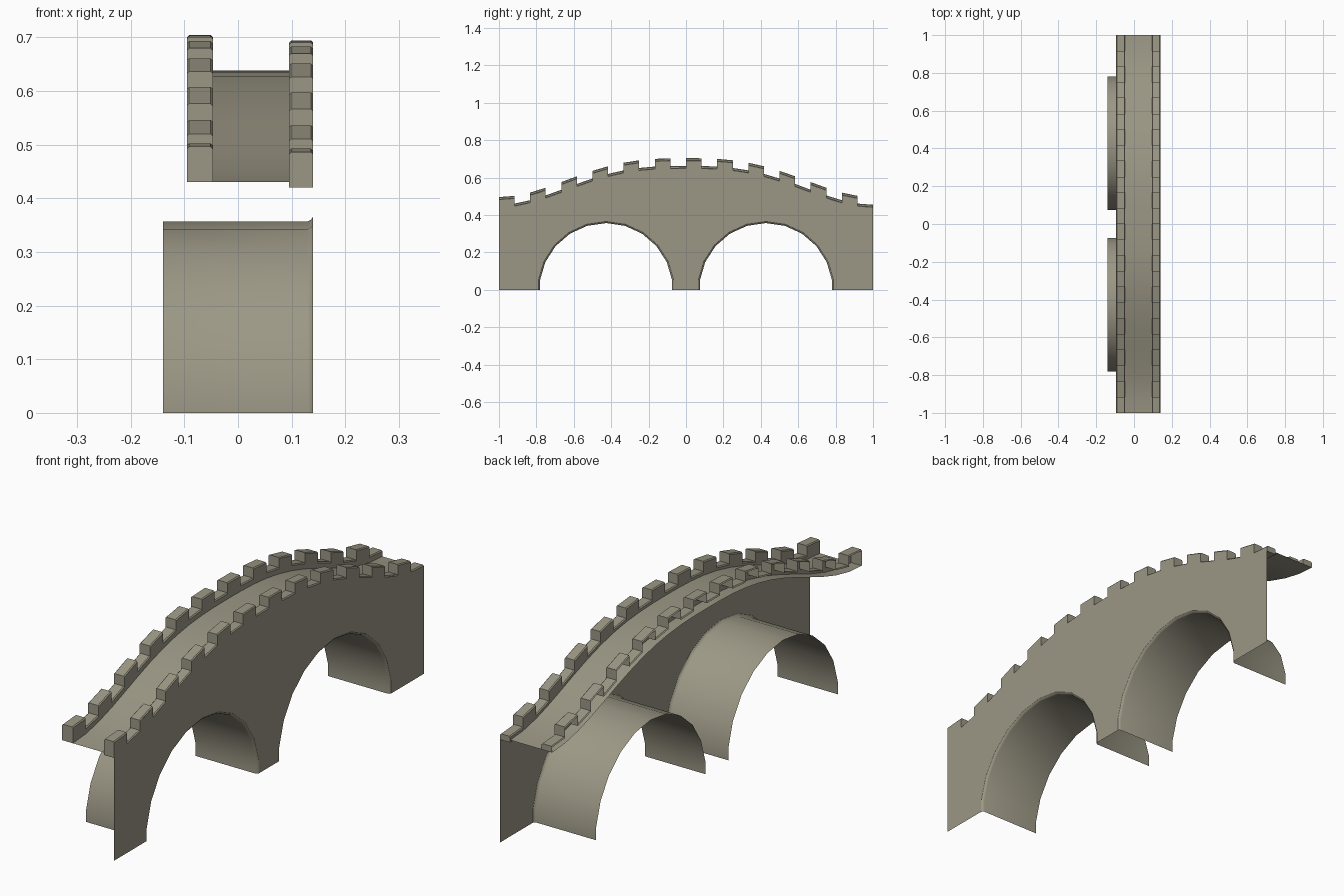
import bpy, bmesh, math

if "Cube" in bpy.data.objects:
    bpy.data.objects.remove(bpy.data.objects["Cube"])

stone = bpy.data.materials.new("warm grey stone")
stone.diffuse_color = (0.33, 0.31, 0.235, 1)
stone.use_nodes = True
stone.node_tree.nodes["Principled BSDF"].inputs["Base Color"].default_value = stone.diffuse_color

STEP = 1 / 12            # length of one merlon or one gap
ARCH_Y, ARCH_R, SIDES = 0.4275, 0.357, 22
WALL_X = 0.14


def deck_z(y):
    """Height of the humped roadway."""
    return 0.43 + 0.208 * (1 + math.cos(math.pi * abs(y) ** 1.37)) / 2


def arch_points(r):
    """Faceted arch from ground to ground, as (y offset, z)."""
    pts = [(r * math.cos(a), r * math.sin(a)) for a in
           (math.pi * (k + 0.5) / (SIDES / 2) for k in range(SIDES // 2))]
    return [(pts[0][0], 0)] + pts + [(pts[-1][0], 0)]


def arch_z(y):
    """Lower edge of the wall above y."""
    pts = arch_points(ARCH_R + 0.009)
    t = abs(y) - ARCH_Y
    for (a, za), (b, zb) in zip(pts[1:], pts[2:-1]):
        if b <= t <= a:
            return za + (zb - za) * (t - a) / (b - a)
    return 0


def make(name, quads, smooth=True):
    bm = bmesh.new()
    for q in quads:
        bm.faces.new([bm.verts.new(p) for p in q])
    bmesh.ops.remove_doubles(bm, verts=bm.verts, dist=1e-5)
    me = bpy.data.meshes.new(name)
    bm.to_mesh(me)
    bm.free()
    me.materials.append(stone)
    ob = bpy.data.objects.new(name, me)
    bpy.context.collection.objects.link(ob)
    if smooth:
        bpy.context.view_layer.objects.active = ob
        ob.select_set(True)
        bpy.ops.object.shade_smooth_by_angle(angle=math.radians(30))
        ob.select_set(False)
    return ob


def rise(i):
    """Parapet height above the deck: merlons first, then gaps."""
    return 0.066 if i % 2 == 0 else 0.025


def parapet(name, inner, outer, drop):
    """Crenellated strip, open towards its outer side and below."""
    quads = []
    c = 0.004
    s = 1 if outer > inner else -1

    def section(y, h):
        z = deck_z(y) - drop
        return [(inner, y, z), (inner, y, z + h - c), (inner + s * c, y, z + h),
                (outer - s * c, y, z + h), (outer, y, z + h - c)]
    for i in range(24):
        y0, y1 = -1 + i * STEP, -1 + (i + 1) * STEP
        a, b = section(y0, rise(i)), section(y1, rise(i))
        for k in range(4):
            q = [a[k], a[k + 1], b[k + 1], b[k]]
            quads.append(q if s < 0 else q[::-1])
        # upright ends of each merlon
        if i % 2 == 0:
            for sec, y in ((a, y0), (b, y1)):
                base = deck_z(y) - drop + (0 if y < -0.999 else 0.021)
                face = [(inner, y, base)] + sec[1:] + [(outer, y, base)]
                quads.append(face if (y == y0) == (s > 0) else face[::-1])
    # plain end at the back
    e = section(1, rise(23))
    quads.append((e + [(outer, 1, e[0][2])])[::-s])
    return make(name, quads)


# Side wall: one sheet between the arches below and the battlements above
splits = {round(s * (ARCH_Y + t), 5) for t, _ in arch_points(ARCH_R + 0.009) for s in (-1, 1)}
splits |= {round(-1 + i * STEP, 5) for i in range(25)}
splits = sorted(splits)
wall = []
for y0, y1 in zip(splits, splits[1:]):
    mid = (y0 + y1) / 2
    h = rise(int((mid + 1) / STEP)) - 0.014
    over = arch_z(mid) > 0
    lo = [arch_z(y) if over else 0 for y in (y0, y1)]
    if over:  # rounding at the springing points
        first = arch_points(ARCH_R + 0.009)[1][1]
        lo = [z if z > 0 else first for z in lo]
    wall.append([(WALL_X, y0, lo[0]), (WALL_X, y1, lo[1]),
                 (WALL_X, y1, deck_z(y1) + h), (WALL_X, y0, deck_z(y0) + h)])
make("side_wall", wall, smooth=False)

# Two barrel vaults, flaring slightly where they meet the wall
for name, cy in (("front_vault", -ARCH_Y), ("back_vault", ARCH_Y)):
    rings = [[(x, cy + t, z) for t, z in arch_points(r)] for x, r in
             ((-0.14, ARCH_R), (0.13, ARCH_R), (0.136, ARCH_R + 0.003), (WALL_X, ARCH_R + 0.009))]
    make(name, [[a[k], b[k], b[k + 1], a[k + 1]] for a, b in zip(rings, rings[1:])
                for k in range(len(a) - 1)])

# Curved roadway
make("roadway", [[(-0.095, y, deck_z(y)), (0.095, y, deck_z(y)),
                  (0.095, y + STEP, deck_z(y + STEP)), (-0.095, y + STEP, deck_z(y + STEP))]
                 for y in (-1 + i * STEP for i in range(24))])

# Battlements on both sides, and the strip under the right one
parapet("left_parapet", -0.047, -0.095, 0)
parapet("right_parapet", 0.095, WALL_X, 0.01)
make("right_ledge", [[(0.095, y, deck_z(y) - 0.01), (0.095, y + STEP, deck_z(y + STEP) - 0.01),
                      (WALL_X, y + STEP, deck_z(y + STEP) - 0.01), (WALL_X, y, deck_z(y) - 0.01)]
                     for y in (-1 + i * STEP for i in range(24))])
